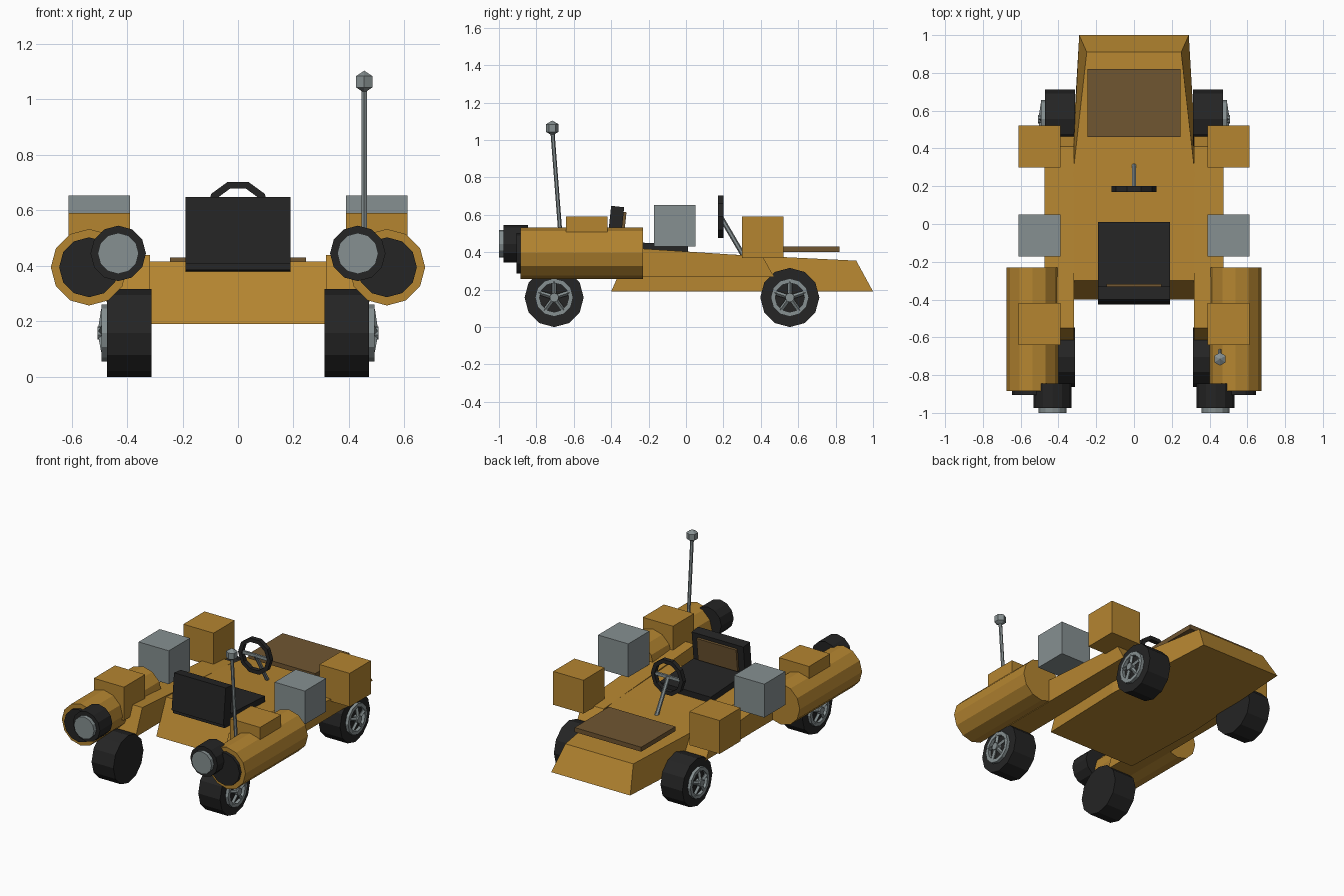
import bpy, bmesh, math
from mathutils import Matrix, Vector

if "Cube" in bpy.data.objects:
    bpy.data.objects.remove(bpy.data.objects["Cube"])


def mat(name, rgb):
    m = bpy.data.materials.new(name)
    m.diffuse_color = (*rgb, 1)
    m.use_nodes = True
    m.node_tree.nodes["Principled BSDF"].inputs["Base Color"].default_value = m.diffuse_color
    return m


OCHRE = mat("ochre", (0.46, 0.235, 0.03))
GREY = mat("grey", (0.24, 0.28, 0.285))
BLACK = mat("black", (0.018, 0.018, 0.018))
BROWN = mat("brown", (0.16, 0.092, 0.031))


def finish(bm, name, m):
    bmesh.ops.recalc_face_normals(bm, faces=bm.faces)
    me = bpy.data.meshes.new(name)
    bm.to_mesh(me)
    bm.free()
    me.materials.append(m)
    ob = bpy.data.objects.new(name, me)
    bpy.context.collection.objects.link(ob)
    return ob


def box(name, m, center, size, tilt=0):
    bm = bmesh.new()
    M = (Matrix.Translation(center) @ Matrix.Rotation(math.radians(tilt), 4, 'X')
         @ Matrix.Diagonal((*size, 1)))
    bmesh.ops.create_cube(bm, size=1, matrix=M)
    return finish(bm, name, m)


def rod(name, m, a, b, r, sides):
    """Cylinder from point a to point b."""
    a, b = Vector(a), Vector(b)
    bm = bmesh.new()
    rot = (b - a).to_track_quat('Z', 'Y').to_matrix().to_4x4()
    bmesh.ops.create_cone(bm, cap_ends=True, segments=sides, radius1=r, radius2=r,
                          depth=(b - a).length,
                          matrix=Matrix.Translation((a + b) / 2) @ rot)
    return finish(bm, name, m)


def loft(name, m, sections, closed=False):
    """Skin equal-length point loops; closed joins last to first."""
    bm = bmesh.new()
    rings = [[bm.verts.new(p) for p in s] for s in sections]
    n = len(rings[0])
    pairs = list(zip(rings, rings[1:])) + ([(rings[-1], rings[0])] if closed else [])
    for p, q in pairs:
        for i in range(n):
            j = (i + 1) % n
            bm.faces.new((p[i], p[j], q[j], q[i]))
    if not closed:
        bm.faces.new(rings[0])
        bm.faces.new(rings[-1])
    return finish(bm, name, m)


def ring(name, m, center, axis, major, half_w, half_d, sides, start=0.0):
    """Polygonal ring with a rectangular section around the x or y axis."""
    secs = []
    for k in range(sides):
        t = start + 2 * math.pi * k / sides
        sec = []
        for dr, d in ((-half_w, -half_d), (half_w, -half_d), (half_w, half_d), (-half_w, half_d)):
            u, v = (major + dr) * math.cos(t), (major + dr) * math.sin(t)
            off = Vector((d, u, v)) if axis == 'X' else Vector((u, d, v))
            sec.append(Vector(center) + off)
        secs.append(sec)
    return loft(name, m, secs, closed=True)


# Main hull: bottom y / half width, top y / half width / height
hull = [(-0.40, 0.32, -0.30, 0.325, 0.415),
        (0.20, 0.337, 0.20, 0.33, 0.39),
        (1.00, 0.29, 0.91, 0.25, 0.355)]
loft("hull", OCHRE, [[(-wb, yb, 0.19), (wb, yb, 0.19), (wt, yt, zt), (-wt, yt, zt)]
                     for yb, wb, yt, wt, zt in hull])

# Hood panel
box("hood_panel", BROWN, (0, 0.64, 0.415), (0.49, 0.36, 0.03))

# Seat
box("seat_cushion", BLACK, (0, -0.20, 0.412), (0.38, 0.42, 0.075), -3)
box("seat_back", BLACK, (0, -0.378, 0.525), (0.38, 0.07, 0.24), -6)
box("seat_back_pad", BROWN, (0, -0.336, 0.54), (0.29, 0.02, 0.15), -6)

# Steering
ring("steering_wheel", BLACK, (0, 0.185, 0.59), 'Y', 0.106, 0.013, 0.015, 10)
rod("steering_column", GREY, (0, 0.185, 0.59), (0, 0.32, 0.36), 0.013, 6)
box("steering_crossbar", GREY, (0, 0.185, 0.59), (0.20, 0.014, 0.02))

for side, s in (("left", -1), ("right", 1)):
    # Side beam carrying the wheels
    loft("side_beam_" + side, OCHRE,
         [[(s * x, -0.62, 0.27), (s * x, 0.47, 0.27), (s * x, 0.41, 0.377), (s * x, -0.55, 0.44)]
          for x in (0.318, 0.475)])

    # Engine pod, back plate and exhaust
    rod("engine_pod_" + side, OCHRE, (s * 0.537, -0.885, 0.395), (s * 0.537, -0.23, 0.395), 0.138, 12)
    rod("pod_plate_" + side, BLACK, (s * 0.537, -0.905, 0.395), (s * 0.537, -0.87, 0.395), 0.108, 12)
    rod("exhaust_" + side, BLACK, (s * 0.432, -0.975, 0.445), (s * 0.432, -0.845, 0.445), 0.10, 12)
    rod("exhaust_core_" + side, GREY, (s * 0.432, -1.0, 0.445), (s * 0.432, -0.95, 0.445), 0.074, 12)

    # Cargo boxes
    for part, m, y, z in (("rear", OCHRE, -0.53, 0.48), ("middle", GREY, -0.06, 0.542),
                          ("front", OCHRE, 0.41, 0.48)):
        box(f"{part}_cargo_box_{side}", m, (s * 0.50, y, z), (0.222, 0.222, 0.222))

    # Wheels with five-spoke rims on the outside
    for end, y in (("front", -0.705), ("back", 0.555)):
        tag = f"{end}_{side}"
        c = Vector((0, y, 0.158))
        X = lambda x: c + Vector((s * x, 0, 0))
        rod("tyre_" + tag, BLACK, X(0.312), X(0.472), 0.158, 12)
        ring("rim_" + tag, GREY, X(0.479), 'X', 0.09, 0.012, 0.013, 12)
        rod("hub_" + tag, GREY, X(0.465), X(0.507), 0.024, 10)
        for k in range(5):
            t = math.pi / 2 + 2 * math.pi * k / 5
            d = Vector((0, math.cos(t), math.sin(t)))
            rod(f"spoke_{tag}_{k}", GREY, X(0.493) + d * 0.01, X(0.482) + d * 0.085, 0.012, 4)

# Antenna
rod("antenna_mast", GREY, (0.455, -0.672, 0.50), (0.455, -0.715, 1.06), 0.011, 6)
bm = bmesh.new()
bmesh.ops.create_uvsphere(bm, u_segments=6, v_segments=3, radius=0.04,
                          matrix=Matrix.Translation((0.455, -0.715, 1.064)))
finish(bm, "antenna_tip", GREY)
